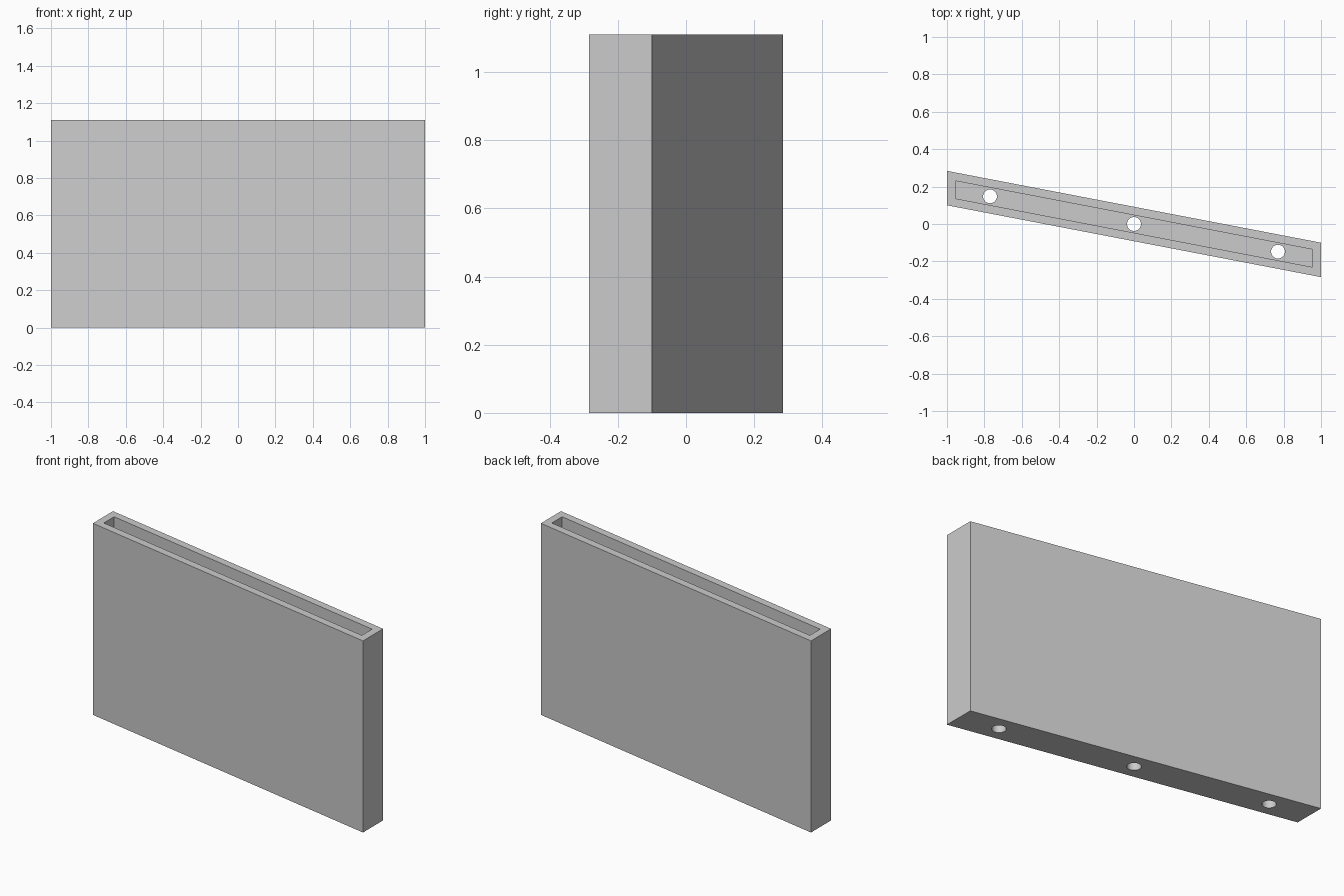
import bpy
import bmesh

cube = bpy.data.objects.get("Cube")
if cube:
    bpy.data.objects.remove(cube, do_unlink=True)

HEIGHT = 1.11
WALL = 0.045
SLOPE = -0.192      # skew of the plan along x
HOLE_X = 0.77

stone = bpy.data.materials.new("pale_grey")
stone.use_nodes = True
grey = (0.6, 0.6, 0.6, 1)
stone.diffuse_color = grey
stone.node_tree.nodes["Principled BSDF"].inputs["Base Color"].default_value = grey


def skewed_block(name, half_x, half_y, z0, z1):
    """Upright block whose plan is a parallelogram."""
    bm = bmesh.new()
    plan = [(-1, -1), (1, -1), (1, 1), (-1, 1)]
    base = bm.faces.new([bm.verts.new((sx * half_x, sx * half_x * SLOPE + sy * half_y, z0))
                         for sx, sy in plan])
    out = bmesh.ops.extrude_face_region(bm, geom=[base])
    top = [v for v in out["geom"] if isinstance(v, bmesh.types.BMVert)]
    bmesh.ops.translate(bm, verts=top, vec=(0, 0, z1 - z0))
    bmesh.ops.recalc_face_normals(bm, faces=bm.faces)
    mesh = bpy.data.meshes.new(name)
    bm.to_mesh(mesh)
    bm.free()
    mesh.materials.append(stone)
    obj = bpy.data.objects.new(name, mesh)
    bpy.context.collection.objects.link(obj)
    return obj


def cut(target, cutter):
    """Subtract the cutter, then discard it."""
    cutter.hide_render = True
    mod = target.modifiers.new("cut", "BOOLEAN")
    mod.operation = "DIFFERENCE"
    mod.solver = "EXACT"
    mod.object = cutter
    bpy.ops.object.select_all(action="DESELECT")
    bpy.context.view_layer.objects.active = target
    target.select_set(True)
    bpy.ops.object.modifier_apply(modifier=mod.name)
    bpy.data.objects.remove(cutter, do_unlink=True)


# Trough body
body = skewed_block("planter_trough", 1.0, 0.092, 0, HEIGHT)

# Deep open cavity
cut(body, skewed_block("cavity_cutter", 1.0 - WALL, 0.047, WALL, HEIGHT + 0.2))

# Drain holes through the floor
for x in (-HOLE_X, 0, HOLE_X):
    bpy.ops.mesh.primitive_cylinder_add(vertices=32, radius=0.037, depth=0.2,
                                        location=(x, x * SLOPE, 0))
    drain = bpy.context.object
    drain.name = "drain_cutter"
    drain.data.materials.append(stone)
    cut(body, drain)

# Smooth hole walls, crisp edges
bpy.ops.object.select_all(action="DESELECT")
bpy.context.view_layer.objects.active = body
body.select_set(True)
bpy.ops.object.shade_smooth_by_angle()
